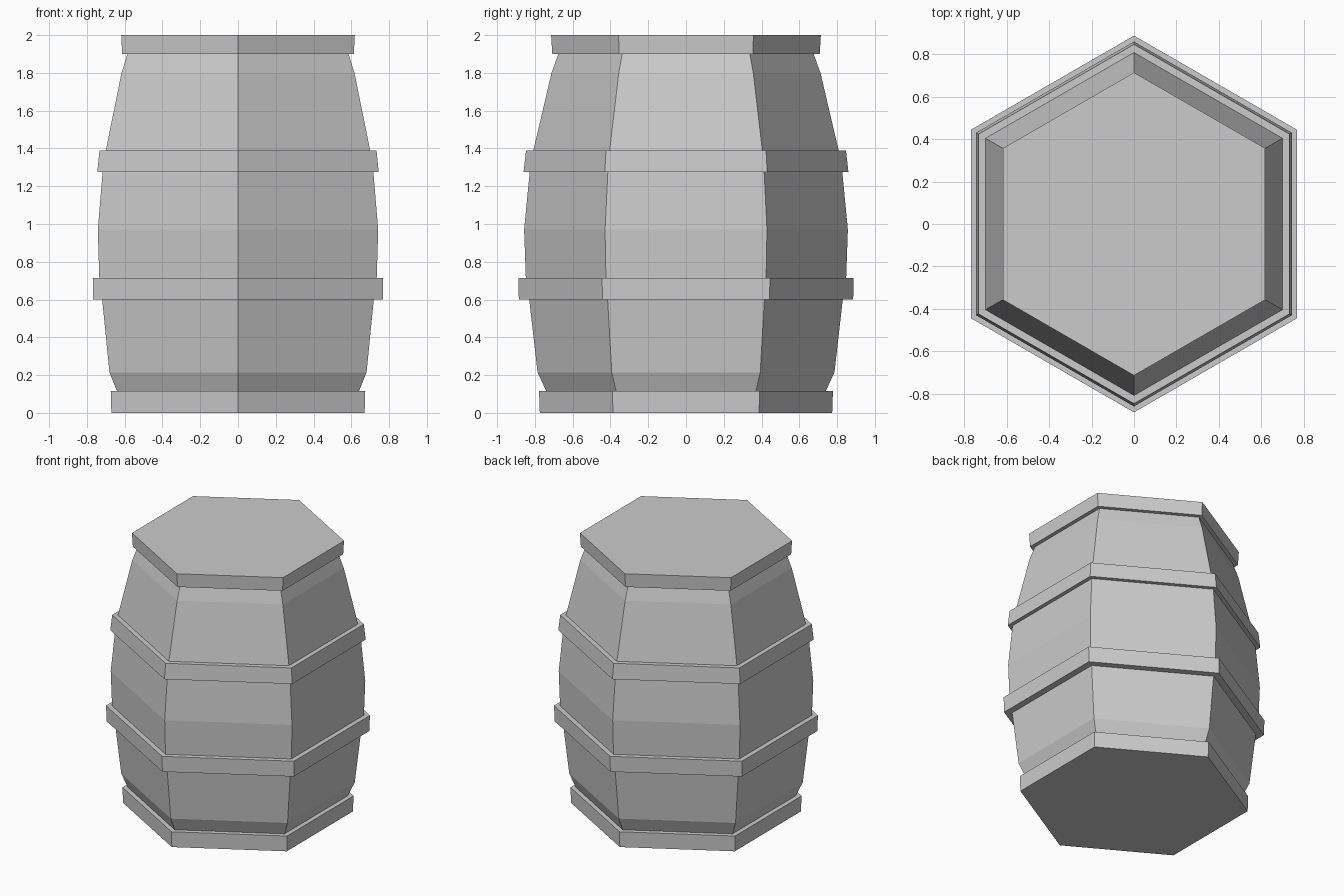
import bpy
import bmesh
from math import cos, sin, pi

SIDES = 6

cube = bpy.data.objects.get("Cube")
if cube:
    bpy.data.objects.remove(cube, do_unlink=True)

grey = bpy.data.materials.new("plain grey")
grey.use_nodes = True
colour = (0.6, 0.6, 0.6, 1)
grey.diffuse_color = colour
grey.node_tree.nodes["Principled BSDF"].inputs["Base Color"].default_value = colour


def lathe(name, profile):
    """Closed six-sided solid from (corner radius, height) pairs, bottom to top."""
    bm = bmesh.new()
    rings = []
    for r, z in profile:
        angles = [pi / 2 + 2 * pi * i / SIDES for i in range(SIDES)]
        rings.append([bm.verts.new((r * cos(a), r * sin(a), z)) for a in angles])
    for low, high in zip(rings, rings[1:]):
        for i in range(SIDES):
            j = (i + 1) % SIDES
            bm.faces.new((low[i], low[j], high[j], high[i]))
    bm.faces.new(rings[0][::-1])
    bm.faces.new(rings[-1])
    mesh = bpy.data.meshes.new(name)
    bm.to_mesh(mesh)
    bm.free()
    mesh.materials.append(grey)
    obj = bpy.data.objects.new(name, mesh)
    bpy.context.collection.objects.link(obj)


# Bulging barrel wall
lathe("barrel_body", [
    (0.735, 0.06), (0.74, 0.115), (0.786, 0.215), (0.83, 0.6), (0.848, 0.715),
    (0.857, 0.97), (0.828, 1.27), (0.808, 1.39), (0.712, 1.8), (0.676, 1.9),
    (0.67, 1.95),
])

# Hoops, with the end ones closing the barrel
lathe("bottom_hoop", [(0.774, 0), (0.778, 0.115)])
lathe("lower_hoop", [(0.885, 0.6), (0.888, 0.715)])
lathe("upper_hoop", [(0.86, 1.275), (0.847, 1.388)])
lathe("top_hoop", [(0.708, 1.9), (0.714, 2)])
